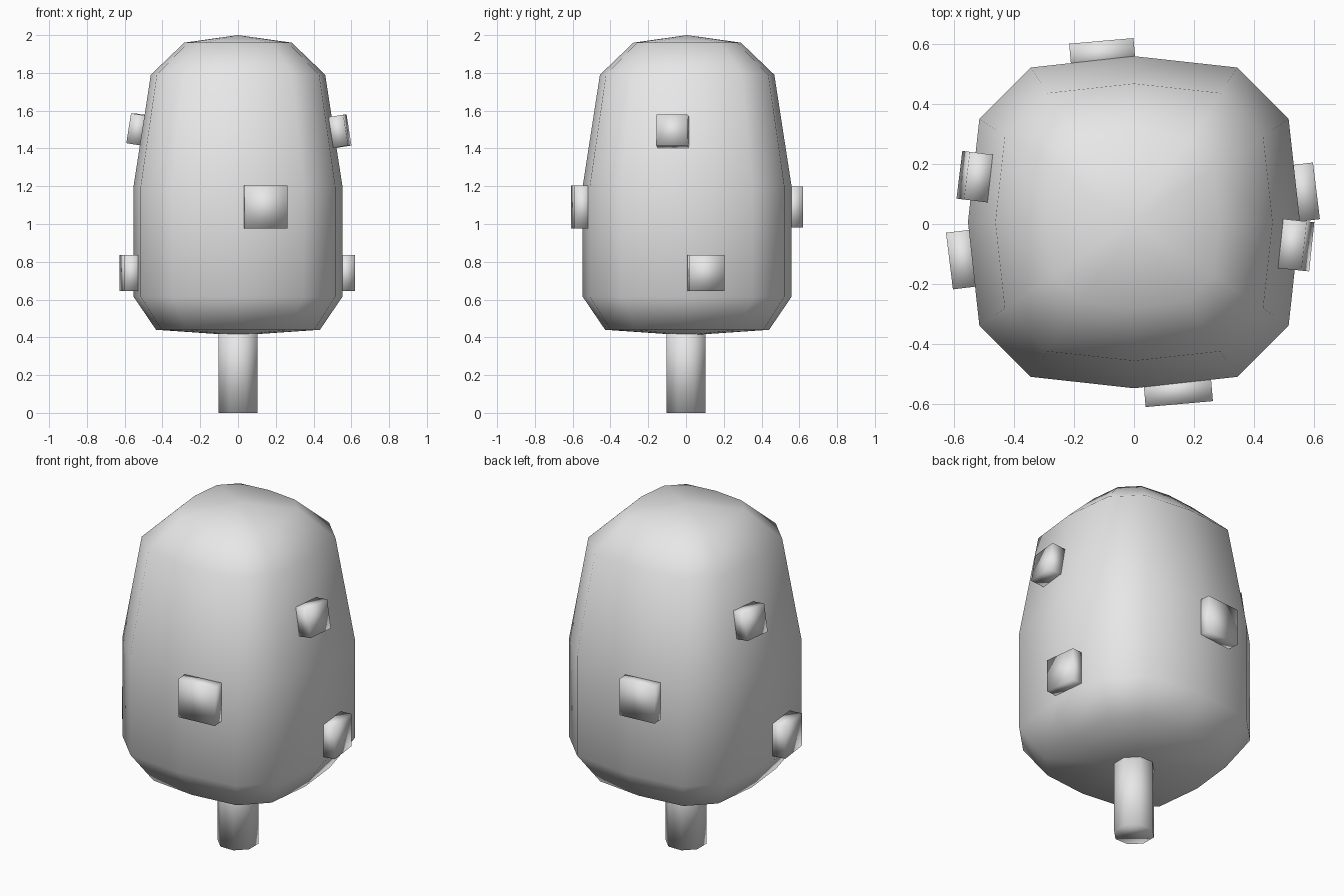
import bpy, bmesh
from math import radians, pi
from mathutils import Matrix

cube = bpy.data.objects.get("Cube")
if cube:
    bpy.data.objects.remove(cube, do_unlink=True)

grey = bpy.data.materials.new("Light Grey")
grey.use_nodes = True
grey.diffuse_color = (0.8, 0.8, 0.8, 1)
bsdf = next(n for n in grey.node_tree.nodes if n.type == 'BSDF_PRINCIPLED')
bsdf.inputs["Base Color"].default_value = grey.diffuse_color


def finish(name, bm):
    """Turn a bmesh into a fully smooth-shaded grey object."""
    bmesh.ops.recalc_face_normals(bm, faces=bm.faces[:])
    for face in bm.faces:
        face.smooth = True
    mesh = bpy.data.meshes.new(name)
    bm.to_mesh(mesh)
    bm.free()
    mesh.materials.append(grey)
    obj = bpy.data.objects.new(name, mesh)
    bpy.context.collection.objects.link(obj)
    return obj


# Body: rounded-square twelve-sided rings, closed by a shallow fan at each end
quarter = [(0.553, 0), (0.515, 0.345), (0.345, 0.515)]
outline = []
for x, y in quarter:
    outline.append((x, y))
for turn in range(3):
    outline += [(-y, x) for x, y in outline[-3:]]

bm = bmesh.new()
rings = []
for z, scale in [(0.44, 0.785), (0.615, 1), (1.2, 1), (1.79, 0.835), (1.96, 0.515)]:
    rings.append([bm.verts.new((x * scale, y * scale + 0.006, z)) for x, y in outline])
count = len(outline)
for low, high in zip(rings, rings[1:]):
    for i in range(count):
        j = (i + 1) % count
        bm.faces.new((low[i], low[j], high[j], high[i]))
for ring, z in ((rings[0], 0.41), (rings[-1], 2.0)):
    pole = bm.verts.new((0, 0.006, z))
    for i in range(count):
        bm.faces.new((ring[i], ring[(i + 1) % count], pole))
finish("body", bm)

# Stick: eight-sided post running up into the body
bm = bmesh.new()
bmesh.ops.create_cone(bm, cap_ends=True, segments=8, radius1=0.111, radius2=0.111, depth=0.5,
                      matrix=Matrix.Translation((0, 0, 0.25)) @ Matrix.Rotation(pi / 8, 4, 'Z'))
finish("stick", bm)


# Chunks: small blocks half sunk into the sides, turned to follow the surface
def chunk(name, centre, size, heading, tilt=0):
    bm = bmesh.new()
    place = (Matrix.Translation(centre) @ Matrix.Rotation(radians(heading), 4, 'Z')
             @ Matrix.Rotation(radians(-tilt), 4, 'Y')
             @ Matrix.Diagonal((0.09, size, size, 1)))
    bmesh.ops.create_cube(bm, size=1, matrix=place)
    finish(name, bm)


chunk("front_chunk", (0.147, -0.555, 1.09), 0.225, -85)
chunk("back_chunk", (-0.105, 0.565, 1.09), 0.215, 95)
chunk("left_lower_chunk", (0.563, 0.105, 0.74), 0.19, 7)
chunk("left_upper_chunk", (0.535, -0.07, 1.49), 0.165, -6, 9)
chunk("right_lower_chunk", (-0.57, -0.118, 0.74), 0.19, 187)
chunk("right_upper_chunk", (-0.525, 0.157, 1.5), 0.16, 173, 9)
